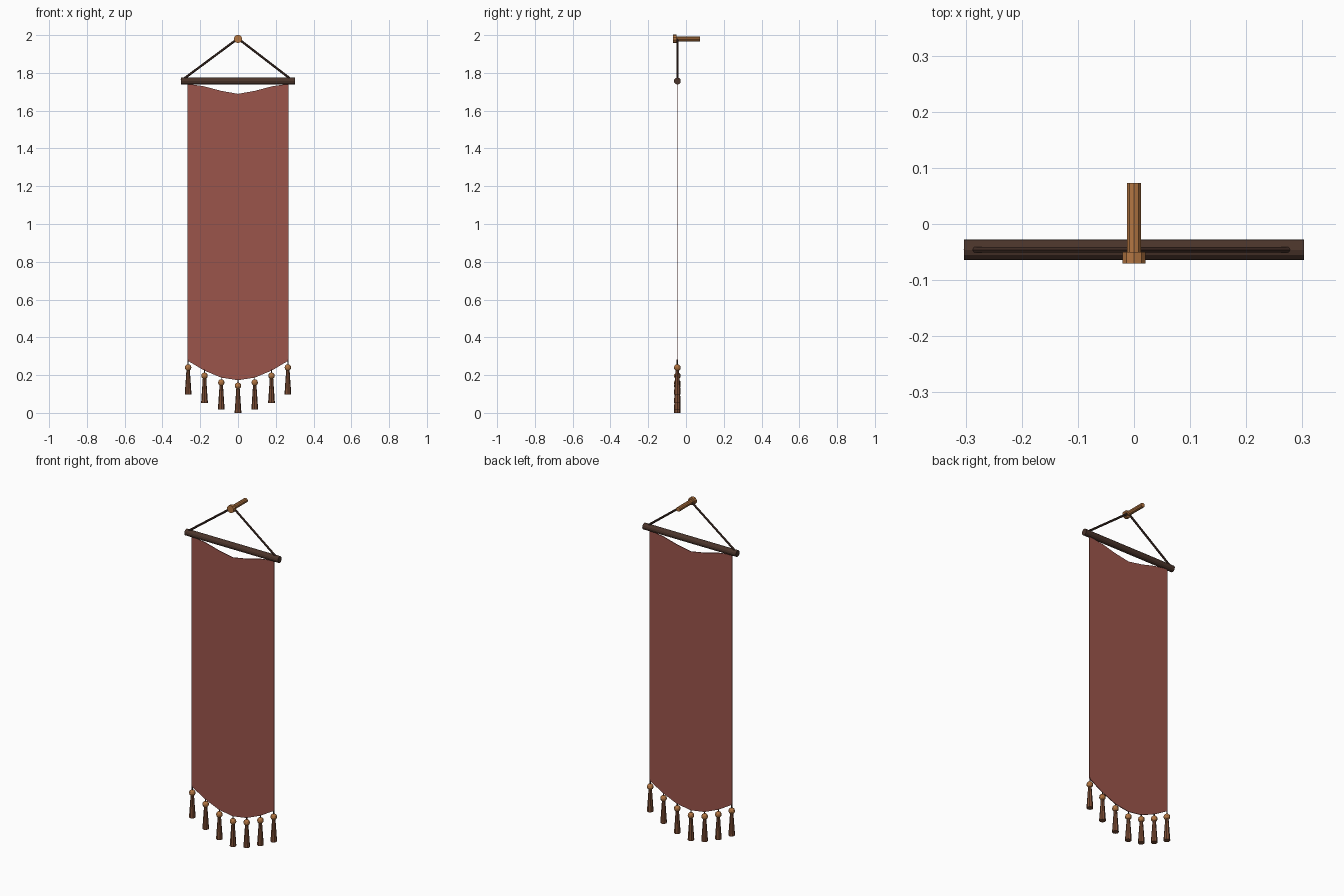
import bpy, bmesh
from mathutils import Vector

if "Cube" in bpy.data.objects:
    bpy.data.objects.remove(bpy.data.objects["Cube"])

Y = -0.046


def material(name, rgb):
    m = bpy.data.materials.new(name)
    m.diffuse_color = (*rgb, 1)
    m.use_nodes = True
    m.node_tree.nodes["Principled BSDF"].inputs["Base Color"].default_value = m.diffuse_color
    return m


CLOTH = material("red_cloth", (0.33, 0.09, 0.07))
DARK = material("dark_wood", (0.07, 0.035, 0.024))
CORD = material("dark_cord", (0.05, 0.025, 0.018))
GOLD = material("light_wood", (0.45, 0.18, 0.055))
THREAD = material("tassel_thread", (0.2, 0.075, 0.035))


def rod(name, a, b, r1, r2, sides, mat):
    a, b = Vector(a), Vector(b)
    bpy.ops.mesh.primitive_cone_add(vertices=sides, radius1=r1, radius2=r2,
                                    depth=(b - a).length, location=(a + b) / 2)
    ob = bpy.context.object
    ob.rotation_euler = (b - a).to_track_quat('Z', 'Y').to_euler()
    ob.name = name
    ob.data.materials.append(mat)
    return ob


# wall peg with a wider head
rod("peg_shaft", (0, -0.055, 1.98), (0, 0.073, 1.98), 0.013, 0.013, 10, GOLD)
rod("peg_head", (0, -0.07, 1.98), (0, -0.05, 1.98), 0.022, 0.022, 10, GOLD)

# hanging rod and its two cords
rod("hanging_rod", (-0.303, Y, 1.757), (0.303, Y, 1.757), 0.0185, 0.0185, 12, DARK)
rod("cord_left", (0, Y, 1.982), (-0.30, Y, 1.759), 0.006, 0.006, 6, CORD)
rod("cord_right", (0, Y, 1.982), (0.29, Y, 1.759), 0.006, 0.006, 6, CORD)

# cloth with sagging top edge and curved hem
half = [(0, 1.689, 0.173), (0.09, 1.705, 0.187), (0.18, 1.729, 0.225), (0.268, 1.742, 0.277)]
profile = [(-x, t, b) for x, t, b in half[:0:-1]] + half
bm = bmesh.new()
cols = [(bm.verts.new((x, Y, b)), bm.verts.new((x, Y, t))) for x, t, b in profile]
for p, q in zip(cols, cols[1:]):
    bm.faces.new((p[0], q[0], q[1], p[1]))
mesh = bpy.data.meshes.new("banner_cloth")
bm.to_mesh(mesh)
bm.free()
cloth = bpy.data.objects.new("banner_cloth", mesh)
bpy.context.collection.objects.link(cloth)
mesh.materials.append(CLOTH)
solid = cloth.modifiers.new("thickness", 'SOLIDIFY')
solid.thickness = 0.004
solid.offset = 0

# tassels: string, bead and flared skirt
bead_z = [0.240, 0.196, 0.160, 0.143, 0.160, 0.196, 0.240]
for i, ((x, top, hem), z) in enumerate(zip(profile, bead_z)):
    x *= 0.985
    rod(f"tassel_string_{i}", (x, Y, z), (x, Y, hem + 0.005), 0.003, 0.003, 6, CORD)
    bpy.ops.mesh.primitive_uv_sphere_add(segments=10, ring_count=6, radius=0.018,
                                         location=(x, Y, z))
    bead = bpy.context.object
    bead.name = f"tassel_bead_{i}"
    bead.data.materials.append(GOLD)
    rod(f"tassel_skirt_{i}", (x, Y, z - 0.143), (x, Y, z - 0.012), 0.018, 0.009, 8, THREAD)
